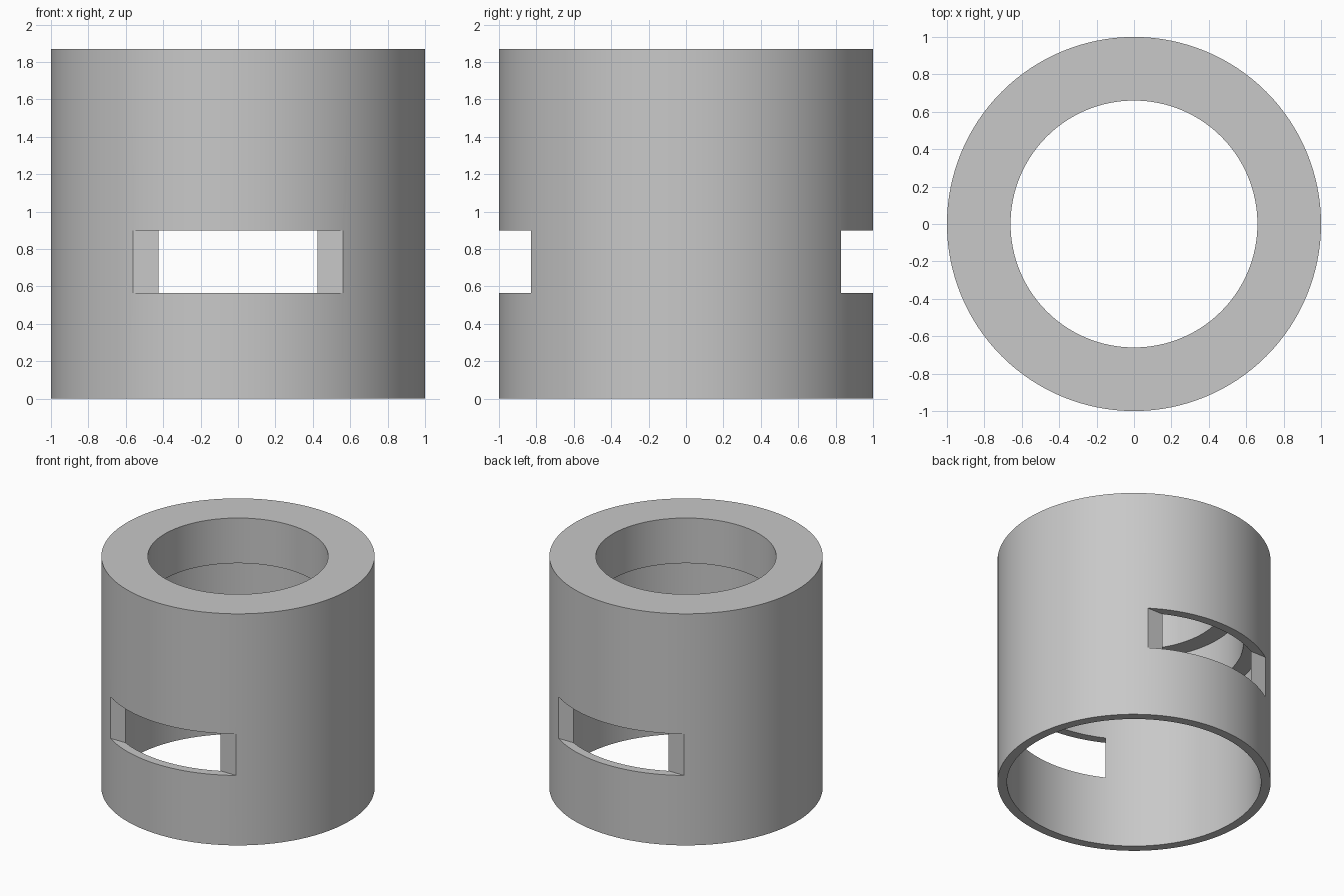
import bpy, bmesh, math
from mathutils import Matrix

cube = bpy.data.objects.get("Cube")
if cube:
    bpy.data.objects.remove(cube, do_unlink=True)

# Single matte grey
grey = bpy.data.materials.new("matte_grey")
grey.use_nodes = True
colour = (0.58, 0.58, 0.58, 1)
grey.diffuse_color = colour
grey.node_tree.nodes["Principled BSDF"].inputs["Base Color"].default_value = colour


def add_object(name, bm):
    bmesh.ops.recalc_face_normals(bm, faces=bm.faces)
    mesh = bpy.data.meshes.new(name)
    bm.to_mesh(mesh)
    bm.free()
    obj = bpy.data.objects.new(name, mesh)
    bpy.context.collection.objects.link(obj)
    mesh.materials.append(grey)
    return obj


# Sleeve: closed wall section (radius, height) with a bore stepping in towards the top
SECTION = [(0.93, 0), (1, 0), (1, 1.87), (0.66, 1.87),
           (0.66, 1.505), (0.80, 1.505), (0.80, 1.17), (0.93, 1.17)]
SIDES = 128
bm = bmesh.new()
rings = []
for i in range(SIDES):
    a = math.tau * i / SIDES
    rings.append([bm.verts.new((r * math.cos(a), r * math.sin(a), z)) for r, z in SECTION])
for i, ring in enumerate(rings):
    after = rings[(i + 1) % SIDES]
    for j in range(len(SECTION)):
        k = (j + 1) % len(SECTION)
        bm.faces.new((ring[j], after[j], after[k], ring[k]))
sleeve = add_object("stepped_sleeve", bm)

# Straight slots milled through the front and back walls
SLOT_LOW, SLOT_HIGH, SLOT_DEPTH = 0.565, 0.90, 0.8275
for side in (-1, 1):
    bm = bmesh.new()
    bmesh.ops.create_cube(bm, size=1)
    bmesh.ops.scale(bm, vec=(2.4, 0.4, SLOT_HIGH - SLOT_LOW), verts=bm.verts)
    centre = (0, side * (SLOT_DEPTH + 0.2), (SLOT_LOW + SLOT_HIGH) / 2)
    bmesh.ops.transform(bm, matrix=Matrix.Translation(centre), verts=bm.verts)
    cutter = add_object("slot_cutter", bm)
    cutter.hide_render = True
    cut = sleeve.modifiers.new("slot", "BOOLEAN")
    cut.operation = "DIFFERENCE"
    cut.solver = "EXACT"
    cut.object = cutter
    bpy.ops.object.select_all(action="DESELECT")
    sleeve.select_set(True)
    bpy.context.view_layer.objects.active = sleeve
    bpy.ops.object.modifier_apply(modifier=cut.name)
    bpy.data.objects.remove(cutter, do_unlink=True)

# Smooth round walls, crisp rims
bpy.ops.object.shade_smooth_by_angle(angle=math.radians(30))
